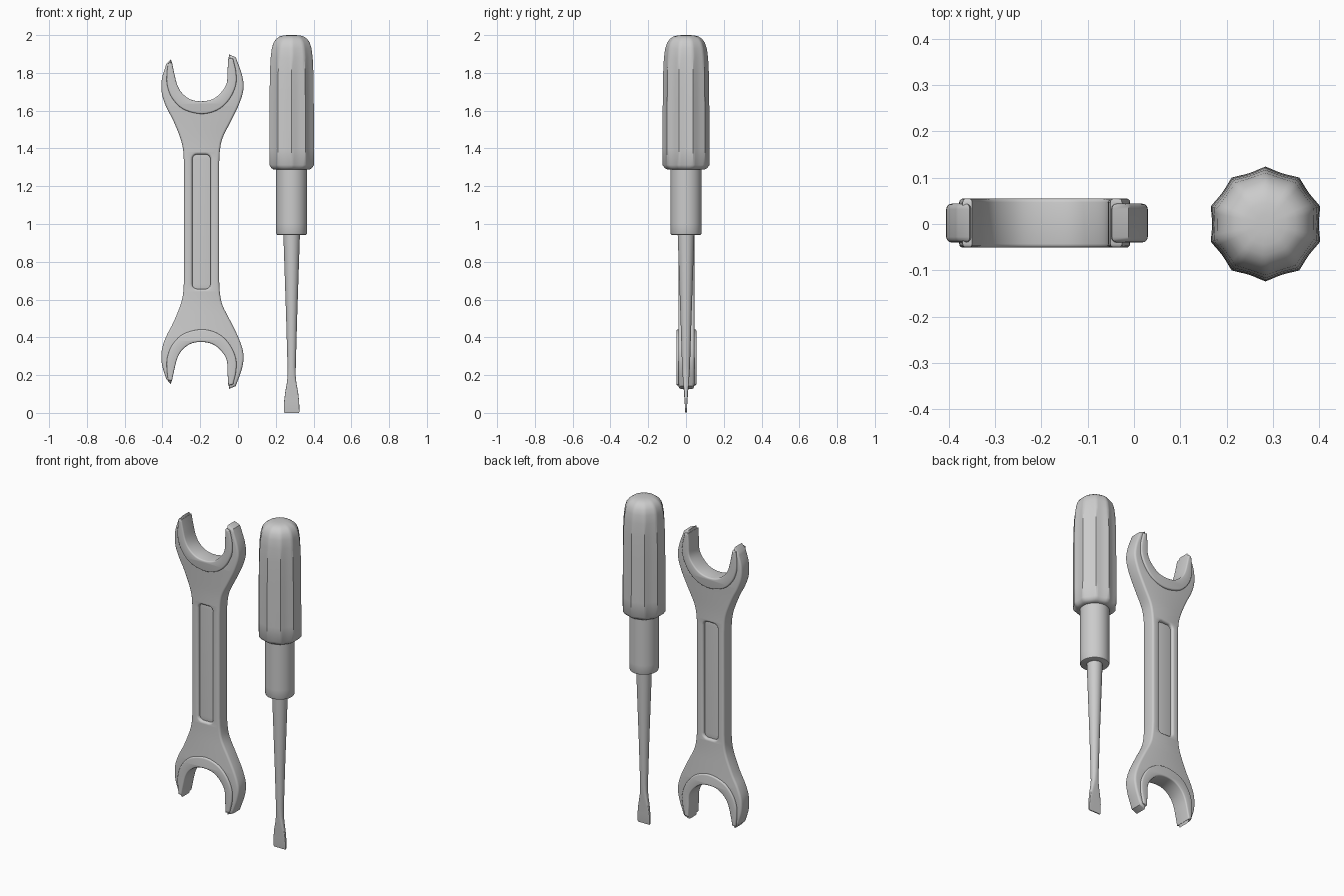
import bpy, bmesh, math
from mathutils import Vector

if "Cube" in bpy.data.objects:
    bpy.data.objects.remove(bpy.data.objects["Cube"])

MID = 1.0125          # height about which the spanner ends mirror
YC = 0.002            # spanner mid-thickness


def spline(pts, n=5):
    """Catmull-Rom through 2D points."""
    p = [Vector(q) for q in pts]
    p = [2 * p[0] - p[1]] + p + [2 * p[-1] - p[-2]]
    out = []
    for i in range(1, len(p) - 2):
        a, b, c, d = p[i - 1:i + 3]
        for k in range(n):
            t = k / n
            out.append(0.5 * (2 * b + (c - a) * t + (2 * a - 5 * b + 4 * c - d) * t * t
                              + (3 * b - a - 3 * c + d) * t ** 3))
    return out + [p[-2]]


def flip(pts):
    return [Vector((q[0], 2 * MID - q[1])) for q in reversed(pts)]


def smooth(ob, angle=40):
    bpy.ops.object.select_all(action='DESELECT')
    ob.select_set(True)
    bpy.context.view_layer.objects.active = ob
    if ob.type == 'CURVE':
        bpy.ops.object.convert(target='MESH')
        ob = bpy.context.view_layer.objects.active
        bm = bmesh.new()
        bm.from_mesh(ob.data)
        bmesh.ops.remove_doubles(bm, verts=bm.verts, dist=1e-5)
        bmesh.ops.recalc_face_normals(bm, faces=bm.faces)
        bm.to_mesh(ob.data)
        bm.free()
    bpy.ops.object.shade_smooth_by_angle(angle=math.radians(angle))


def plate(name, outlines, half, bevel):
    """Filled x-z outlines (later ones are holes), thickened along y, rims rounded."""
    cu = bpy.data.curves.new(name, 'CURVE')
    cu.dimensions, cu.fill_mode = '2D', 'BOTH'
    cu.extrude, cu.bevel_depth, cu.offset = half - bevel, bevel, -bevel
    cu.bevel_resolution = 2
    for pts in outlines:
        s = cu.splines.new('POLY')
        s.points.add(len(pts) - 1)
        for sp, q in zip(s.points, pts):
            sp.co = (q[0], q[1], 0, 1)
        s.use_cyclic_u = True
    ob = bpy.data.objects.new(name, cu)
    ob.rotation_euler.x = math.pi / 2
    ob.location.y = YC
    bpy.context.collection.objects.link(ob)
    smooth(ob)


def loft(name, rings, centre):
    """Skin a stack of equal-length x-y rings [(z, [(x, y)...])...]."""
    bm = bmesh.new()
    loops = [[bm.verts.new((centre + x, y, z)) for x, y in r] for z, r in rings]
    n = len(loops[0])
    for a, b in zip(loops, loops[1:]):
        for i in range(n):
            bm.faces.new((a[i], a[(i + 1) % n], b[(i + 1) % n], b[i]))
    bm.faces.new(loops[0])
    bm.faces.new(loops[-1])
    bmesh.ops.recalc_face_normals(bm, faces=bm.faces)
    me = bpy.data.meshes.new(name)
    bm.to_mesh(me)
    bm.free()
    ob = bpy.data.objects.new(name, me)
    bpy.context.collection.objects.link(ob)
    smooth(ob)


def slot(r):
    """Rounded slot outline on the shank."""
    out = []
    for k, (sx, sz) in enumerate(((1, 1), (-1, 1), (-1, -1), (1, -1))):
        for j in range(6):
            a = math.radians(90 * k + 18 * j)
            out.append((-.194 + sx * .022 + r * math.cos(a), MID + sz * .33 + r * math.sin(a)))
    return out


# Spanner body outline: right flank, jaw opening, left flank, then mirrored
right = spline([(-.10, 1.32), (-.095, 1.396), (-.08, 1.46), (-.037, 1.545), (.006, 1.635),
                (.029, 1.715), (.021, 1.79), (-.012, 1.883)])
jaw = spline([(-.048, 1.898), (-.053, 1.82), (-.058, 1.745), (-.09, 1.693), (-.135, 1.659),
              (-.193, 1.648), (-.25, 1.657), (-.296, 1.69), (-.323, 1.735), (-.34, 1.80),
              (-.355, 1.873)])
left = spline([(-.38, 1.846), (-.403, 1.767), (-.403, 1.69), (-.38, 1.62), (-.344, 1.55),
               (-.307, 1.46), (-.291, 1.396), (-.286, 1.32)])
top = right + jaw + left
plate("spanner_body", [top + flip(top), slot(.026)], .042, .012)

# Sunken floor of the long recess, seen from both faces
plate("shank_recess_floor", [slot(.034)], .024, .002)

# Raised collars around both jaw openings
c = Vector((-.195, 1.76))
inner = [c + (p - c) * 0.985 for p in jaw[1:-1]]
outer = spline([(-.370, 1.852), (-.377, 1.79), (-.374, 1.73), (-.348, 1.665), (-.29, 1.608),
                (-.195, 1.583), (-.11, 1.603), (-.05, 1.655), (-.013, 1.73), (-.010, 1.80),
                (-.026, 1.875)])
collar = inner + outer
plate("upper_jaw_collar", [collar], .053, .008)
plate("lower_jaw_collar", [flip(collar)], .053, .008)

# Screwdriver
X = .284


def fluted(r, depth, lobes=10, steps=6):
    out = []
    for i in range(lobes * steps):
        a = math.pi / 2 + 2 * math.pi * i / (lobes * steps)
        k = r * (1 - depth * math.sin(math.pi * (i % steps) / steps))
        out.append((k * math.cos(a), k * math.sin(a)))
    return out


def superellipse(rx, ry, power, n=48):
    f = lambda v: math.copysign(abs(v) ** (2 / power), v)
    return [(rx * f(math.cos(2 * math.pi * i / n)), ry * f(math.sin(2 * math.pi * i / n)))
            for i in range(n)]


# Fluted handle with domed top
loft("screwdriver_handle", [(z, fluted(r, d)) for z, r, d in (
    (1.288, .083, .0), (1.288, .098, .03), (1.296, .112, .05), (1.312, .124, .07),
    (1.40, .124, .07), (1.65, .123, .07), (1.80, .121, .07), (1.88, .117, .065),
    (1.93, .110, .05), (1.96, .100, .04), (1.98, .085, .035), (1.992, .067, .03),
    (1.998, .045, .02), (2.0, .02, 0))], X)

# Smooth collar below the handle
loft("screwdriver_ferrule", [(z, superellipse(r, r, 2)) for z, r in (
    (.942, .074), (.944, .079), (.951, .082), (1.0, .082), (1.295, .082))], X)

# Tapered shaft flattening into a flared blade
loft("screwdriver_shaft", [(z, superellipse(rx, ry, p)) for z, rx, ry, p in (
    (0, .038, .003, 10), (.006, .041, .004, 10), (.06, .040, .0075, 8), (.11, .034, .011, 6),
    (.16, .025, .015, 4), (.20, .021, .018, 2.6), (.25, .022, .021, 2.1),
    (.5, .029, .029, 2), (.95, .044, .044, 2))], X)
